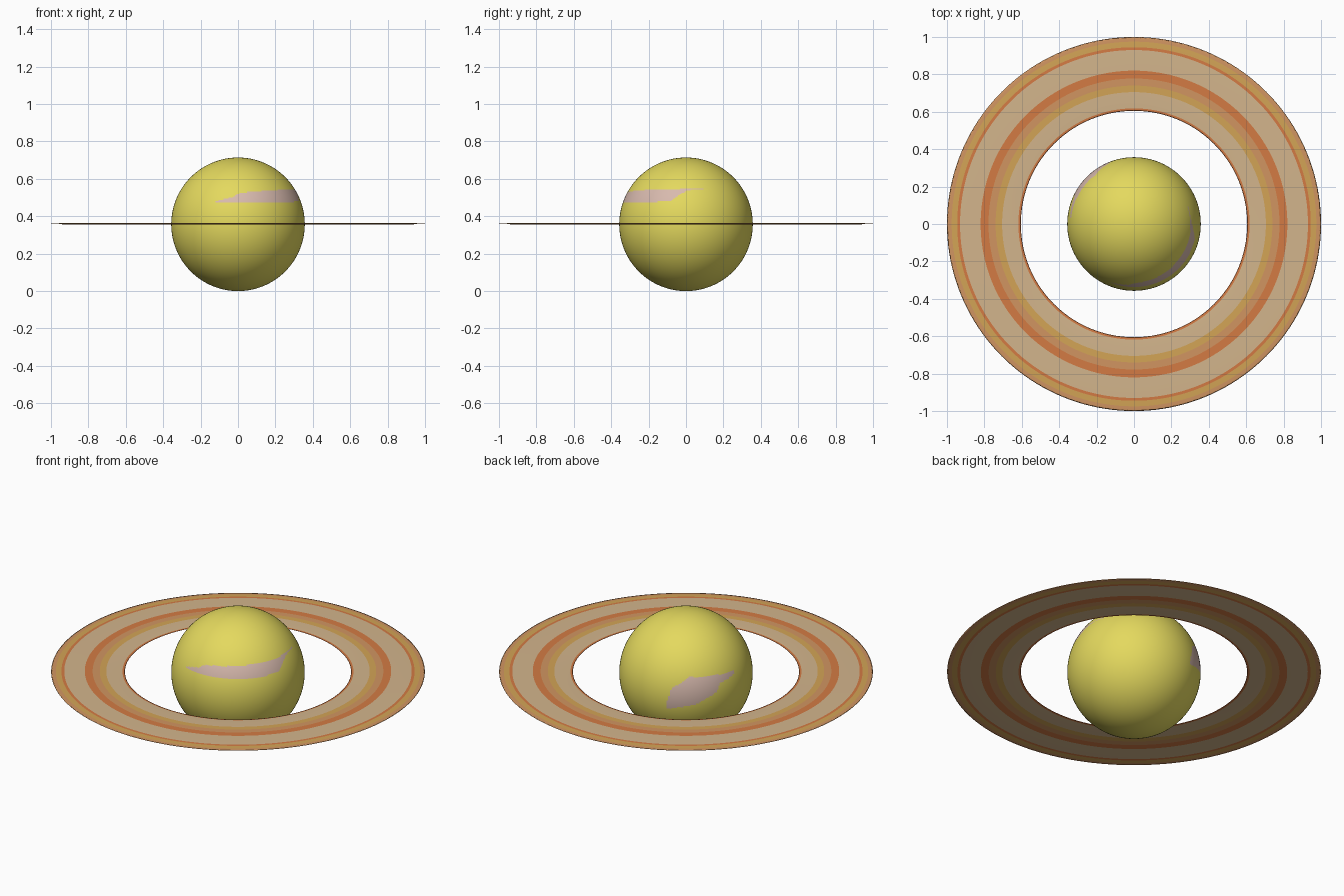
import bpy, bmesh, math

if "Cube" in bpy.data.objects:
    bpy.data.objects.remove(bpy.data.objects["Cube"])

def srgb(r, g, b):
    f = lambda c: c / 12.92 if c <= 0.04045 else ((c + 0.055) / 1.055) ** 2.4
    return (f(r / 255), f(g / 255), f(b / 255), 1)

def material(name, rgb):
    m = bpy.data.materials.new(name)
    m.diffuse_color = srgb(*rgb)
    m.use_nodes = True
    m.node_tree.nodes["Principled BSDF"].inputs["Base Color"].default_value = m.diffuse_color
    return m

yellow = material("planet yellow", (228, 217, 94))
pink = material("dusty pink", (216, 186, 174))
tan = material("ring tan", (211, 181, 140))
orange = material("ring orange", (212, 123, 68))
apricot = material("ring apricot", (209, 149, 97))
mustard = material("ring mustard", (211, 164, 86))

R = 0.357   # planet radius, also height of its centre

def finish(name, bm, mats):
    for f in bm.faces:
        f.smooth = True
    bmesh.ops.recalc_face_normals(bm, faces=bm.faces)
    me = bpy.data.meshes.new(name)
    bm.to_mesh(me)
    bm.free()
    for m in mats:
        me.materials.append(m)
    ob = bpy.data.objects.new(name, me)
    bpy.context.collection.objects.link(ob)
    return ob

def interp(points, x):
    for (x0, y0), (x1, y1) in zip(points, points[1:]):
        if x0 <= x <= x1:
            return y0 + (y1 - y0) * (x - x0) / (x1 - x0)

# Cloud patches: (angle in degrees, height) limits, angle counted from the front towards +x
patches = [
    ([(-21, .472), (75, .478), (85, .52), (92, .54), (108, .544)],
     [(-21, .48), (-6, .50), (0, .52), (10, .53), (40, .54), (108, .55)]),
    ([(198, .30), (223, .33), (243, .39), (246, .43), (264, .455)],
     [(198, .33), (202, .42), (218, .485), (264, .472)]),
]

# Planet: sphere with painted patches
bm = bmesh.new()
bmesh.ops.create_uvsphere(bm, u_segments=240, v_segments=160, radius=R)
bmesh.ops.translate(bm, verts=bm.verts, vec=(0, 0, R))
for f in bm.faces:
    c = f.calc_center_median()
    a = math.degrees(math.atan2(c.x, -c.y))
    for low, high in patches:
        for ang in (a, a + 360):
            lo, hi = interp(low, ang), interp(high, ang)
            if lo is not None and hi is not None and lo <= c.z <= hi:
                f.material_index = 1
finish("planet", bm, [yellow, pink])

# Ring: very flat torus, coloured in bands by radius
ring_mats = [tan, orange, apricot, mustard]
bands = [(.605, 1), (.618, 0), (.705, 3), (.74, 2), (.778, 1), (.82, 0),
         (.93, 1), (.945, 3), (.975, 2), (1.0, None)]
MID, HALF, THICK, SEG = .8025, .1975, .004, 160
radii, cols = [], []
for (r0, m), (r1, _) in zip(bands, bands[1:]):
    for k in range(4):
        radii.append(r0 + (r1 - r0) * k / 4)
        cols.append(m)
radii.append(1.0)
height = lambda r: THICK * math.sqrt(max(0, 1 - ((r - MID) / HALF) ** 2))
profile = [(r, height(r)) for r in radii] + [(r, -height(r)) for r in radii[-2:0:-1]]
cols += cols[::-1]
bm = bmesh.new()
loops = []
for i in range(SEG):
    a = 2 * math.pi * i / SEG
    loops.append([bm.verts.new((r * math.cos(a), r * math.sin(a), R + .003 + z)) for r, z in profile])
n = len(profile)
for i in range(SEG):
    p, q = loops[i], loops[(i + 1) % SEG]
    for j in range(n):
        k = (j + 1) % n
        bm.faces.new((p[j], q[j], q[k], p[k])).material_index = cols[j]
finish("ring", bm, ring_mats)
